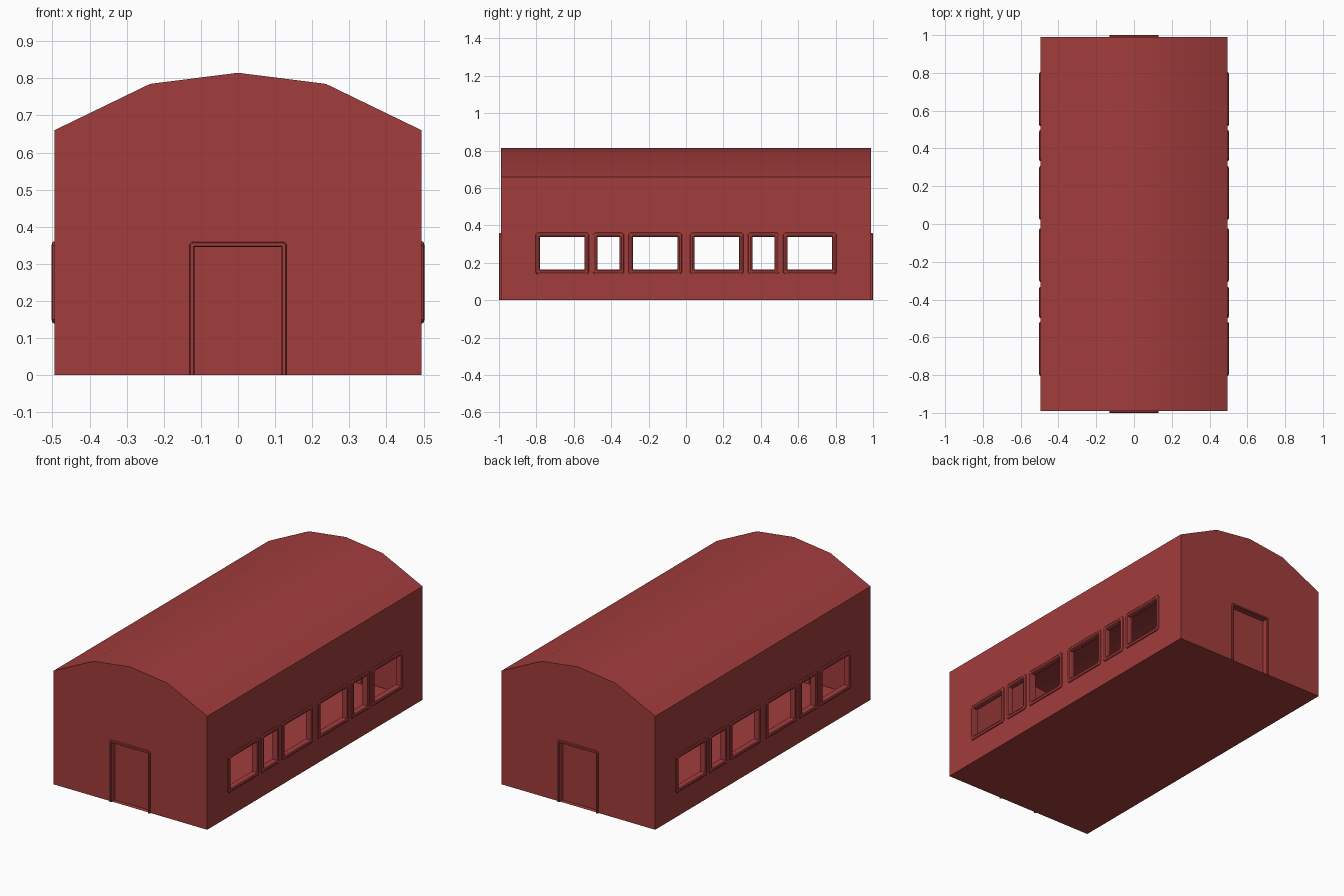
import bpy, bmesh, math

if "Cube" in bpy.data.objects:
    bpy.data.objects.remove(bpy.data.objects["Cube"])

W, L = 0.495, 0.99            # half width, half length of the walls
EAVE = 0.66
ROOF = [(W, EAVE), (0.237, 0.785), (0, 0.815), (-0.237, 0.785), (-W, EAVE)]
DW, DH = 0.117, 0.345         # door half width, height
Z0, Z1 = 0.163, 0.337         # window sill and head
half = [(0.046, 0.283), (0.356, 0.474), (0.542, 0.78)]
WINDOWS = [(-b, -a) for a, b in reversed(half)] + half

mat = bpy.data.materials.new("red_paint")
mat.diffuse_color = (0.36, 0.045, 0.045, 1)
mat.use_nodes = True
mat.node_tree.nodes["Principled BSDF"].inputs["Base Color"].default_value = mat.diffuse_color


def make(name, faces):
    """Object from a list of faces, each a list of points."""
    bm = bmesh.new()
    for pts in faces:
        bm.faces.new([bm.verts.new(p) for p in pts])
    bmesh.ops.remove_doubles(bm, verts=bm.verts, dist=1e-5)
    me = bpy.data.meshes.new(name)
    bm.to_mesh(me)
    bm.free()
    me.materials.append(mat)
    ob = bpy.data.objects.new(name, me)
    bpy.context.collection.objects.link(ob)
    return ob


def both_sides(name, faces, to_world):
    """Place flat (u, v, depth) faces on a wall and on the opposite wall."""
    a = [[to_world(*p) for p in f] for f in faces]
    b = [[(-x, -y, z) for x, y, z in f] for f in a]
    return make(name, a + b)


def side(u, v, d):
    return (W + d, u, v)


def end(u, v, d):
    return (u, -L - d, v)


def strips(loops, closed):
    faces = []
    for A, B in zip(loops, loops[1:]):
        n = len(A)
        for k in range(n if closed else n - 1):
            m = (k + 1) % n
            quad = [A[k], A[m], B[m], B[k]]
            face = [p for i, p in enumerate(quad) if p != quad[i - 1]]
            if len(face) > 2:
                faces.append(face)
    return faces


def window_loop(y0, y1, o, d):
    a, b, s, t = y0 - o, y1 + o, Z0 - o, Z1 + o
    c = o * 0.45
    pts = [(a + c, s), (b - c, s), (b, s + c), (b, t - c),
           (b - c, t), (a + c, t), (a, t - c), (a, s + c)]
    return [(u, v, d) for u, v in pts]


def door_loop(o, d):
    w, h, c = DW + o, DH + o, o * 0.5
    pts = [(w, 0), (w, h - c), (w - c, h), (c - w, h), (-w, h - c), (-w, 0)]
    return [(u, v, d) for u, v in pts]


# Side walls: grid of panels with the window cells left open
ys = [-L] + [y for w in WINDOWS for y in w] + [L]
zs = [0, Z0, Z1, EAVE]
panels = [[(ys[i], zs[j], 0), (ys[i + 1], zs[j], 0),
           (ys[i + 1], zs[j + 1], 0), (ys[i], zs[j + 1], 0)]
          for i in range(len(ys) - 1) for j in range(3)
          if not (j == 1 and i % 2 == 1)]
both_sides("side_walls", panels, side)

# End walls with door openings
gable = [(-W, 0), (-DW, 0), (-DW, DH), (DW, DH), (DW, 0), (W, 0)] + ROOF
both_sides("end_walls", [[(u, v, 0) for u, v in gable]], end)

# Curved roof and floor
roof = make("roof", [[(a[0], -L, a[1]), (a[0], L, a[1]), (b[0], L, b[1]), (b[0], -L, b[1])]
                     for a, b in zip(ROOF, ROOF[1:])])
for p in roof.data.polygons:
    p.use_smooth = True
make("floor", [[(-W, -L, 0), (-W, L, 0), (W, L, 0), (W, -L, 0)]])

# Window frames: raised chamfered trim and a short reveal
frames = []
for y0, y1 in WINDOWS:
    profile = [(0.024, 0), (0.022, 0.005), (0.012, 0.008), (0.003, 0.005), (0, 0), (0, -0.025)]
    frames += strips([window_loop(y0, y1, o, d) for o, d in profile], True)
both_sides("window_frames", frames, side)

# Door frames and recessed doors
profile = [(0.014, 0), (0.014, 0.006), (0.011, 0.01), (0.003, 0.01), (0, 0.006), (0, -0.025)]
both_sides("door_frames", strips([door_loop(o, d) for o, d in profile], False), end)
both_sides("doors", [[(-DW, 0, -0.025), (DW, 0, -0.025), (DW, DH, -0.025), (-DW, DH, -0.025)]], end)
